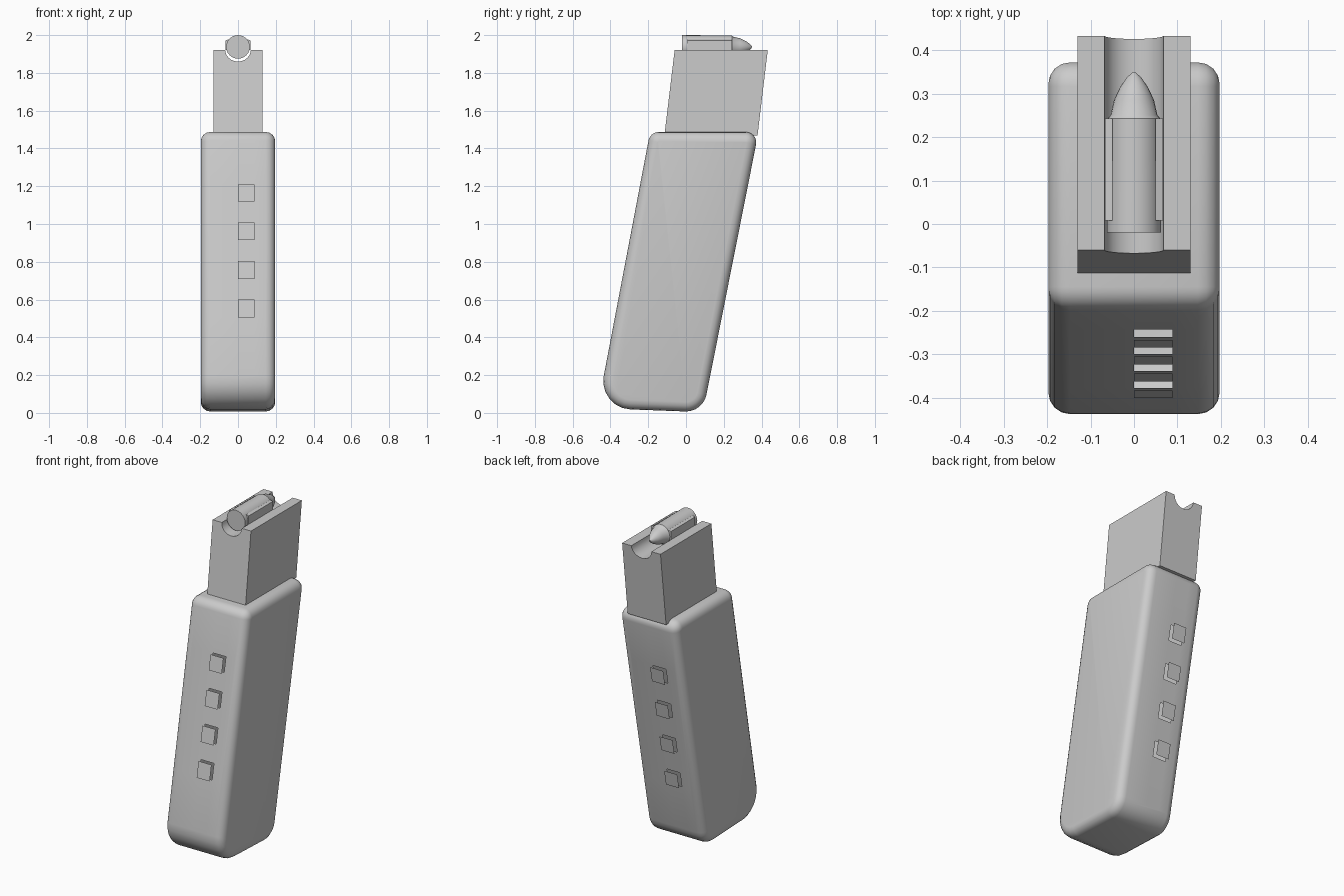
import bpy, bmesh, math
from mathutils import Vector

if "Cube" in bpy.data.objects:
    bpy.data.objects.remove(bpy.data.objects["Cube"])

grey = bpy.data.materials.new("light_grey")
grey.diffuse_color = (0.6, 0.6, 0.6, 1)
grey.use_nodes = True
grey.node_tree.nodes["Principled BSDF"].inputs["Base Color"].default_value = grey.diffuse_color


def finish(name, bm, angle=35, normals=True):
    if normals:
        bmesh.ops.recalc_face_normals(bm, faces=bm.faces[:])
    me = bpy.data.meshes.new(name)
    bm.to_mesh(me)
    bm.free()
    me.materials.append(grey)
    ob = bpy.data.objects.new(name, me)
    bpy.context.collection.objects.link(ob)
    bpy.ops.object.select_all(action='DESELECT')
    ob.select_set(True)
    bpy.context.view_layer.objects.active = ob
    bpy.ops.object.shade_smooth_by_angle(angle=math.radians(angle))
    return ob


def loft(bm, rings):
    """Skin closed rings of points and cap both ends."""
    vs = [[bm.verts.new(p) for p in r] for r in rings]
    n = len(vs[0])
    for a, b in zip(vs, vs[1:]):
        for i in range(n):
            j = (i + 1) % n
            bm.faces.new((a[i], a[j], b[j], b[i]))
    bm.faces.new(vs[0])
    bm.faces.new(vs[-1])


def rounded(corners, inset, steps=6):
    """Counter-clockwise (y, z, radius) corners rounded, then inset."""
    out = []
    n = len(corners)
    for i in range(n):
        p = Vector(corners[i][:2])
        r = corners[i][2]
        d0 = (p - Vector(corners[i - 1][:2])).normalized()
        d1 = (Vector(corners[(i + 1) % n][:2]) - p).normalized()
        half = math.acos(max(-1, min(1, -d0.dot(d1)))) / 2
        c = p + (d1 - d0).normalized() * r / math.sin(half)
        a0 = math.atan2(-d0.x, d0.y)
        turn = math.pi - 2 * half
        for k in range(steps + 1):
            a = a0 + turn * k / steps
            out.append(c + Vector((math.cos(a), math.sin(a))) * (r - inset))
    return out


# Grip body: slanted rounded prism
HALF, R = 0.197, 0.05
corners = [(-0.468, 0.025, 0.15), (0.09, 0.004, 0.11),
           (0.384, 1.487, 0.055), (-0.19, 1.487, 0.055)]
rings = []
for side in (-1, 1):
    for k in range(5):
        a = math.radians(90 * (4 - k if side < 0 else k) / 4)
        x = side * (HALF - R + R * math.sin(a))
        rings.append([(x, p.x, p.y) for p in rounded(corners, R * (1 - math.cos(a)))])
bm = bmesh.new()
loft(bm, rings)
bmesh.ops.recalc_face_normals(bm, faces=bm.faces[:])

# Square openings in the front and back walls, each with a plate pulled outwards
panels = [(-1, 0.0, 0.088, [(0.505, 0.6), (0.71, 0.803), (0.915, 1.008), (1.12, 1.21)], 0.024),
          (1, -0.088, 0.0, [(0.385, 0.475), (0.613, 0.703), (0.842, 0.932), (1.07, 1.162)], 0.028)]
plates = []
for side, x0, x1, spans, gap in panels:
    def wall():
        return [f for f in bm.faces if f.normal.y * side > 0.96
                and abs(f.calc_center_median().x) < HALF - R - 0.001
                and 0.2 < f.calc_center_median().z < 1.44]
    cuts = [((x, 0, 0), (1, 0, 0)) for x in (x0, x1)]
    cuts += [((0, 0, z), (0, 0, 1)) for s in spans for z in s]
    for co, no in cuts:
        fs = wall()
        geom = fs + list({e for f in fs for e in f.edges}) + list({v for f in fs for v in f.verts})
        bmesh.ops.bisect_plane(bm, geom=geom, plane_co=co, plane_no=no)
        bm.normal_update()
    holes = []
    for f in wall():
        c = f.calc_center_median()
        if x0 < c.x < x1 and any(a < c.z < b for a, b in spans):
            holes.append(f)
            plates.append([v.co + Vector((0, side * gap, 0)) for v in f.verts])
    bmesh.ops.delete(bm, geom=holes, context='FACES')
finish("grip_body", bm, normals=False)

bm = bmesh.new()
for pts in plates:
    bm.faces.new([bm.verts.new(p) for p in pts])
finish("floating_plates", bm, normals=False)

# Inner magazine: sheared block with a round groove along its top
W, TOP, LOW = 0.13, 1.922, 1.468
prof = [(-W, LOW), (W, LOW), (W, TOP)]
prof += [(0.068 * math.cos(math.pi * k / 12), TOP - 0.062 * math.sin(math.pi * k / 12))
         for k in range(13)]
prof.append((-W, TOP))
bm = bmesh.new()
loft(bm, [[(x, y + (z - TOP) * 0.12, z) for x, z in prof] for y in (-0.06, 0.433)])
finish("magazine", bm)

# Feed lips on both sides of the groove
bm = bmesh.new()
for s in (-1, 1):
    loft(bm, [[(s * 0.05, y, 1.977), (s * 0.067, y, 1.972), (s * 0.067, y, 1.92), (s * 0.058, y, 1.92)]
              for y in (0.008, 0.243)])
finish("feed_lips", bm)

# Cartridge: straight case and pointed nose
bm = bmesh.new()
lathe = [(-0.02, 0.0625), (0.243, 0.0605), (0.25, 0.054), (0.285, 0.046),
         (0.315, 0.032), (0.338, 0.016), (0.349, 0.003)]
loft(bm, [[(r * math.cos(math.tau * k / 24), y, 1.9375 + r * math.sin(math.tau * k / 24))
           for k in range(24)] for y, r in lathe])
finish("cartridge", bm)
